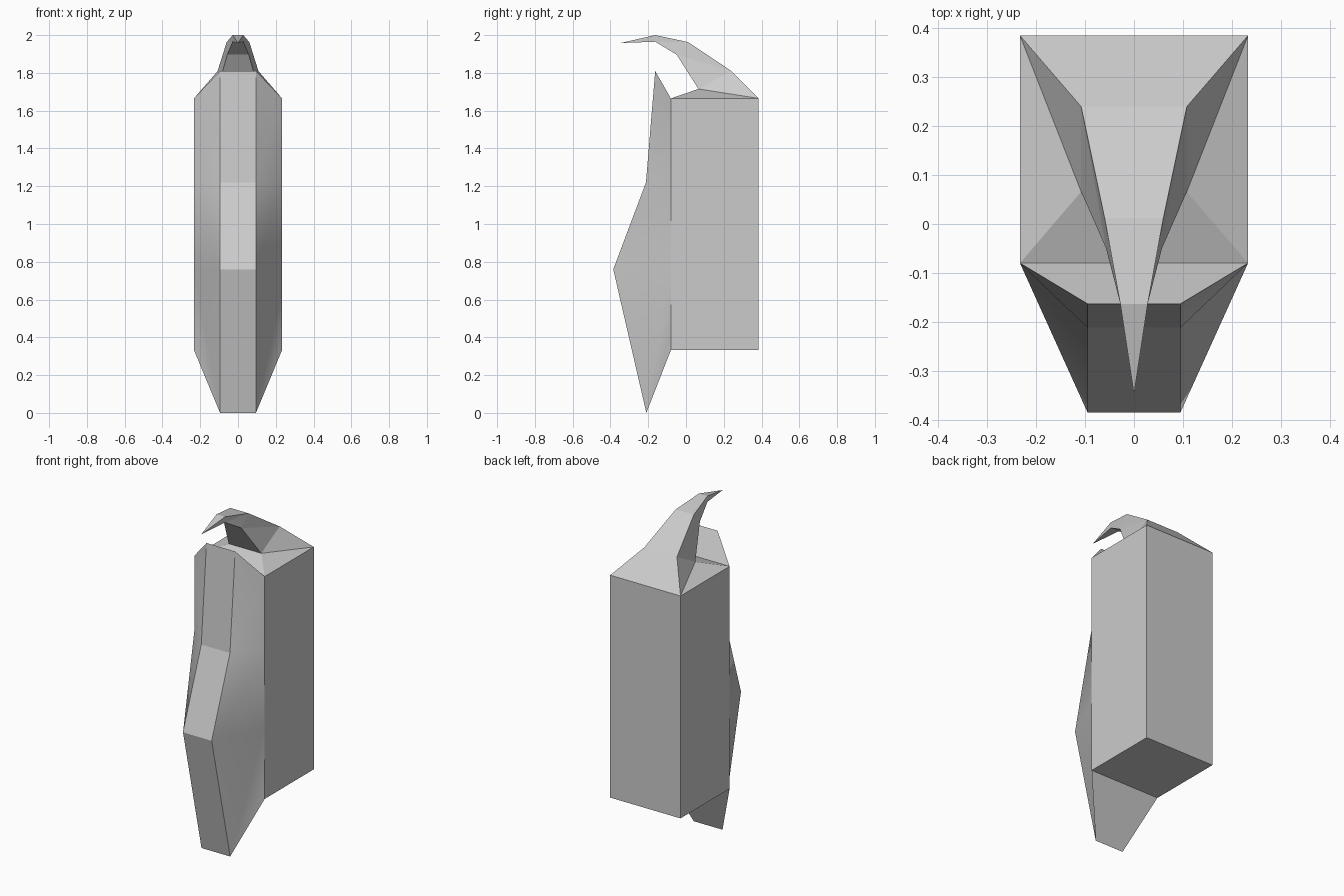
import bpy
import bmesh

if "Cube" in bpy.data.objects:
    bpy.data.objects.remove(bpy.data.objects["Cube"])

grey = bpy.data.materials.new("plain grey")
grey.diffuse_color = (0.6, 0.6, 0.6, 1)
grey.use_nodes = True
grey.node_tree.nodes["Principled BSDF"].inputs["Base Color"].default_value = grey.diffuse_color


def shell(name, p, q, hidden, smooth_sides=False):
    """Mirrored solid between two right-hand rails p and q.
    hidden lists the face groups to remove where parts join."""
    bm = bmesh.new()
    rails = {}
    for key, pts in (("p", p), ("q", q)):
        for s in (1, -1):
            rails[key, s] = [bm.verts.new((s * x, y, z)) for x, y, z in pts]
    groups = {"side": [], "p": [], "q": [], "start": [], "end": []}

    def add(group, *verts):
        groups[group].append(bm.faces.new(verts))

    for i in range(len(p) - 1):
        for s in (1, -1):
            a, b = rails["p", s], rails["q", s]
            add("side", a[i], b[i], a[i + 1])
            add("side", b[i], b[i + 1], a[i + 1])
        for key in "pq":
            r, l = rails[key, 1], rails[key, -1]
            add(key, r[i], r[i + 1], l[i + 1], l[i])
    for group, i in (("start", 0), ("end", -1)):
        add(group, rails["p", 1][i], rails["q", 1][i], rails["q", -1][i], rails["p", -1][i])

    bmesh.ops.recalc_face_normals(bm, faces=bm.faces[:])
    for f in groups["side"]:
        f.smooth = smooth_sides
    bmesh.ops.delete(bm, geom=[f for g in hidden for f in groups[g]], context='FACES')
    bmesh.ops.remove_doubles(bm, verts=bm.verts[:], dist=0.0005)
    mesh = bpy.data.meshes.new(name)
    bm.to_mesh(mesh)
    bm.free()
    mesh.materials.append(grey)
    obj = bpy.data.objects.new(name, mesh)
    bpy.context.collection.objects.link(obj)
    return obj


W, FRONT, BACK, LOW, HIGH = 0.233, -0.08, 0.385, 0.332, 1.665

# Upright box, open where the front panel and the hook join it
shell("body",
      [(W, FRONT, LOW), (W, FRONT, HIGH)],
      [(W, BACK, LOW), (W, BACK, HIGH)],
      hidden=("p", "end"))

# Bulging front panel: outer rail on the box edge, inner rail along the bend
shell("front_panel",
      [(W, FRONT, z) for z in (LOW, 0.76, 1.22, HIGH)],
      [(0.095, -0.21, 0), (0.095, -0.385, 0.76), (0.095, -0.212, 1.22), (0.095, -0.163, 1.81)],
      hidden=("p",), smooth_sides=True)

# Curved hook on top: lower rail and upper rail meeting at the tip
tip = (0, -0.348, 1.958)
shell("top_hook",
      [(W, FRONT, HIGH), (0.108, 0.066, 1.715), (0.057, -0.05, 1.897), (0.028, -0.163, 1.965), tip],
      [(W, BACK, HIGH), (0.108, 0.24, 1.81), (0.06, 0.012, 1.963), (0.028, -0.163, 2.0), tip],
      hidden=("start", "end"))
